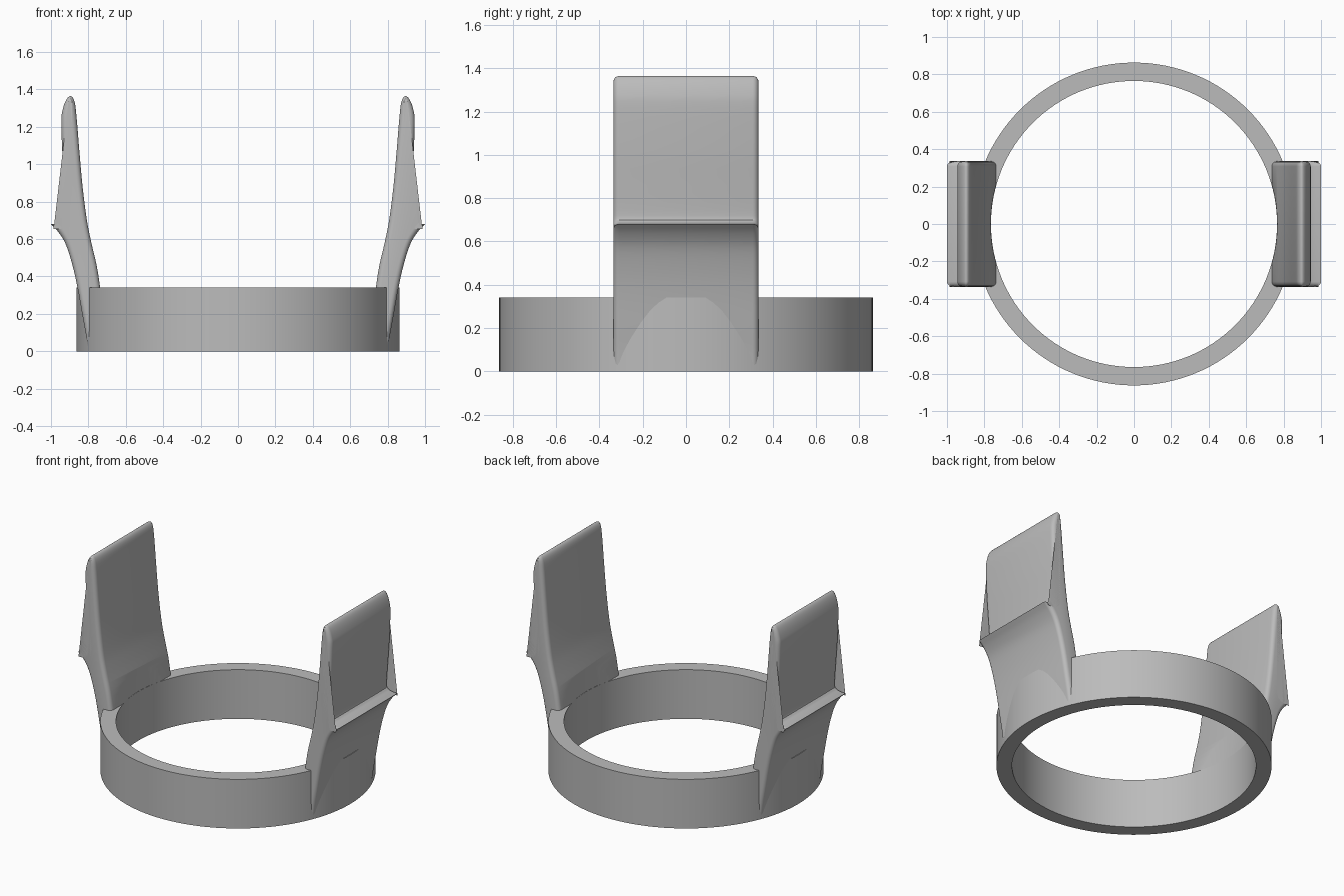
import bpy, bmesh, math
from mathutils import Vector

cube = bpy.data.objects.get("Cube")
if cube:
    bpy.data.objects.remove(cube, do_unlink=True)

OUTER, INNER, HEIGHT = 0.863, 0.765, 0.34
HALF_WIDTH, ROUND = 0.336, 0.028
SEGMENTS = 128

grey = bpy.data.materials.new("plain grey")
grey.use_nodes = True
grey.diffuse_color = (0.5, 0.5, 0.5, 1)
grey.node_tree.nodes["Principled BSDF"].inputs["Base Color"].default_value = (0.5, 0.5, 0.5, 1)


def finish(bm, name):
    bmesh.ops.recalc_face_normals(bm, faces=bm.faces)
    mesh = bpy.data.meshes.new(name)
    bm.to_mesh(mesh)
    bm.free()
    obj = bpy.data.objects.new(name, mesh)
    bpy.context.collection.objects.link(obj)
    mesh.materials.append(grey)
    return obj


def activate(obj):
    bpy.ops.object.select_all(action='DESELECT')
    obj.select_set(True)
    bpy.context.view_layer.objects.active = obj


def smooth(obj):
    activate(obj)
    bpy.ops.object.shade_smooth_by_angle(angle=math.radians(35))


def spline(points, steps=4):
    """Smooth curve through the points, without the last one."""
    p = [Vector(q) for q in points]
    p = [2 * p[0] - p[1]] + p + [2 * p[-1] - p[-2]]
    out = []
    for a, b, c, d in zip(p, p[1:], p[2:], p[3:]):
        for i in range(steps):
            t = i / steps
            out.append(0.5 * (2 * b + (c - a) * t + (2 * a - 5 * b + 4 * c - d) * t**2
                              + (3 * b - a - 3 * c + d) * t**3))
    return out


def inset(points, dist):
    """Move a counter-clockwise or clockwise outline inwards with limited mitres."""
    n = len(points)
    area = sum(points[i - 1].cross(points[i]) for i in range(n))
    sign = 1 if area > 0 else -1
    out = []
    for i, p in enumerate(points):
        e1 = (p - points[i - 1]).normalized()
        e2 = (points[(i + 1) % n] - p).normalized()
        n1, n2 = (Vector((-e.y, e.x)) * sign for e in (e1, e2))
        m = (n1 + n2).normalized()
        out.append(p + m * dist * min(1.4, 1 / max(0.1, m.dot(n1))))
    return out


# Base ring: a rectangular section swept round the z axis
bm = bmesh.new()
loops = []
for r, z in ((INNER, 0), (OUTER, 0), (OUTER, HEIGHT), (INNER, HEIGHT)):
    loops.append([bm.verts.new((r * math.cos(2 * math.pi * i / SEGMENTS),
                                r * math.sin(2 * math.pi * i / SEGMENTS), z))
                  for i in range(SEGMENTS)])
for k in range(4):
    a, b = loops[k - 1], loops[k]
    for i in range(SEGMENTS):
        bm.faces.new((a[i - 1], a[i], b[i], b[i - 1]))
smooth(finish(bm, "base_ring"))

# Side outline of a clip arm: inner face, rounded top, outer face, ledge, flared foot
upper = [(0.71, 0.002), (0.72, 0.2), (0.737, 0.34), (0.756, 0.46), (0.784, 0.58),
         (0.808, 0.7), (0.831, 0.88), (0.849, 1.08), (0.863, 1.25), (0.874, 1.335),
         (0.895, 1.364), (0.918, 1.345), (0.938, 1.29), (0.945, 1.22), (0.937, 1.02),
         (0.925, 0.86), (0.916, 0.72), (0.926, 0.694), (0.95, 0.683), (1.0, 0.68)]
foot = [(1.0, 0.68), (0.96, 0.637), (0.92, 0.57), (0.885, 0.46), (0.858, 0.34),
        (0.833, 0.2), (0.815, 0.1), (0.8, 0.002)]
outline = spline(upper) + spline(foot) + [Vector(foot[-1])]


def clip_arm(name, side):
    # Extrude the outline along y with quarter-round ends
    bm = bmesh.new()
    quarter = [math.pi / 2 * i / 5 for i in range(6)]
    ends = [(HALF_WIDTH - ROUND + ROUND * math.sin(a), ROUND * (1 - math.cos(a)))
            for a in quarter]
    stations = [(-y, d) for y, d in reversed(ends)] + ends
    rows = [[bm.verts.new((side * p.x, y, max(p.y, 0.002))) for p in inset(outline, d)]
            for y, d in stations]
    for a, b in zip(rows, rows[1:]):
        for i in range(len(a)):
            bm.faces.new((a[i - 1], a[i], b[i], b[i - 1]))
    bm.faces.new(rows[0])
    bm.faces.new(rows[-1])
    arm = finish(bm, name)

    # Trim the inside of the arm to the bore of the ring
    bm = bmesh.new()
    bmesh.ops.create_cone(bm, cap_ends=True, segments=SEGMENTS, depth=4,
                          radius1=INNER + 0.001, radius2=INNER + 0.001)
    bore = finish(bm, "bore_cutter")
    bore.hide_render = True
    activate(arm)
    cut = arm.modifiers.new("bore", 'BOOLEAN')
    cut.operation, cut.solver, cut.object = 'DIFFERENCE', 'EXACT', bore
    bpy.ops.object.modifier_apply(modifier=cut.name)
    bpy.data.objects.remove(bore, do_unlink=True)
    smooth(arm)


clip_arm("left_clip_arm", 1)
clip_arm("right_clip_arm", -1)
